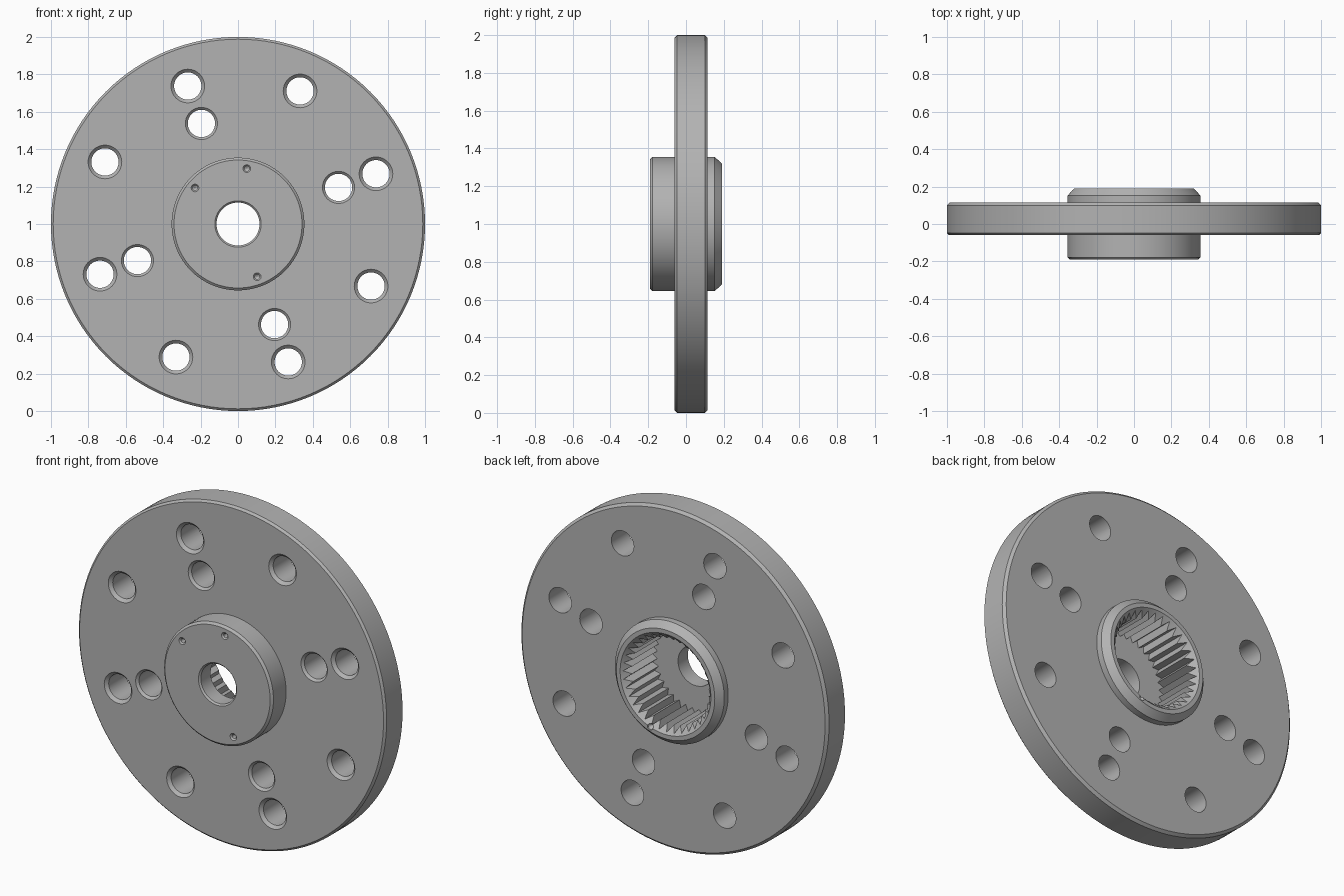
import bpy, bmesh, math

if "Cube" in bpy.data.objects:
    bpy.data.objects.remove(bpy.data.objects["Cube"])

CENTRE_Z = 1.0
steel = bpy.data.materials.new("grey_steel")
steel.use_nodes = True
steel.diffuse_color = (0.45, 0.45, 0.45, 1)
steel.node_tree.nodes["Principled BSDF"].inputs["Base Color"].default_value = steel.diffuse_color


def polar(radius, degrees):
    a = math.radians(degrees)
    return radius * math.cos(a), radius * math.sin(a)


def skin_rings(bm, rings):
    """Join equal rings into a closed solid with flat caps."""
    n = len(rings[0])
    for a, b in zip(rings, rings[1:]):
        for i in range(n):
            j = (i + 1) % n
            bm.faces.new((a[i], a[j], b[j], b[i]))
    bm.faces.new(rings[0])
    bm.faces.new(rings[-1])


def turn(bm, profile, centre=(0, 0), sides=48):
    """Turned solid along y from (radius, y) pairs."""
    rings = []
    for radius, y in profile:
        ring = []
        for i in range(sides):
            x, z = polar(radius, 360 * i / sides)
            ring.append(bm.verts.new((centre[0] + x, y, CENTRE_Z + centre[1] + z)))
        rings.append(ring)
    skin_rings(bm, rings)


def finish(bm, name):
    bmesh.ops.recalc_face_normals(bm, faces=bm.faces)
    mesh = bpy.data.meshes.new(name)
    bm.to_mesh(mesh)
    bm.free()
    mesh.materials.append(steel)
    obj = bpy.data.objects.new(name, mesh)
    bpy.context.collection.objects.link(obj)
    return obj


def cut(body, cutter):
    cutter.hide_render = True
    mod = body.modifiers.new("cut", "BOOLEAN")
    mod.operation = "DIFFERENCE"
    mod.solver = "EXACT"
    mod.object = cutter
    bpy.ops.object.modifier_apply(modifier=mod.name)
    bpy.data.objects.remove(cutter)


# Flange disc with front hub and rear boss
bm = bmesh.new()
turn(bm, [(0.342, -0.19), (0.355, -0.178), (0.355, -0.06), (0.988, -0.06),
          (1.0, -0.048), (1.0, 0.1), (0.985, 0.115), (0.355, 0.115),
          (0.355, 0.152), (0.32, 0.19)], sides=128)
flange = finish(bm, "hub_flange")
bpy.context.view_layer.objects.active = flange
flange.select_set(True)

# Bolt holes, countersunk on the front
bm = bmesh.new()
for count, pitch, sink in ((8, 0.785, 0.09), (4, 0.572, 0.086)):
    for i in range(count):
        turn(bm, [(sink, -0.08), (sink, -0.06), (0.073, -0.06 + sink - 0.073),
                  (0.073, 0.14)], polar(pitch, 20 + 360 * i / count))
cut(flange, finish(bm, "bolt_hole_cutter"))

# Serrated bore open to the rear
TEETH = 36
bm = bmesh.new()
rings = []
for y in (-0.09, 0.25):
    ring = []
    for i in range(TEETH * 2):
        x, z = polar((0.285, 0.25)[i % 2], 180 * i / TEETH)
        ring.append(bm.verts.new((x, y, CENTRE_Z + z)))
    rings.append(ring)
skin_rings(bm, rings)
cut(flange, finish(bm, "serrated_bore_cutter"))

# Bevelled bore mouth
bm = bmesh.new()
turn(bm, [(0.245, 0.14), (0.305, 0.2)], sides=96)
cut(flange, finish(bm, "bore_mouth_cutter"))

# Centre hole
bm = bmesh.new()
turn(bm, [(0.124, -0.21), (0.124, -0.19), (0.115, -0.181), (0.115, 0.0)], sides=64)
cut(flange, finish(bm, "centre_hole_cutter"))

# Drilled dimples on the hub and the rear notch
bm = bmesh.new()
for angle in (81, 140, 290):
    turn(bm, [(0.021, -0.21), (0.021, -0.19), (0.013, -0.182), (0.013, -0.155),
              (0.001, -0.148)], polar(0.3, angle), 16)
turn(bm, [(0.001, 0.155), (0.018, 0.18), (0.018, 0.21)], polar(0.295, 290), 16)
cut(flange, finish(bm, "dimple_cutter"))

bpy.ops.object.shade_smooth_by_angle(angle=math.radians(20))
